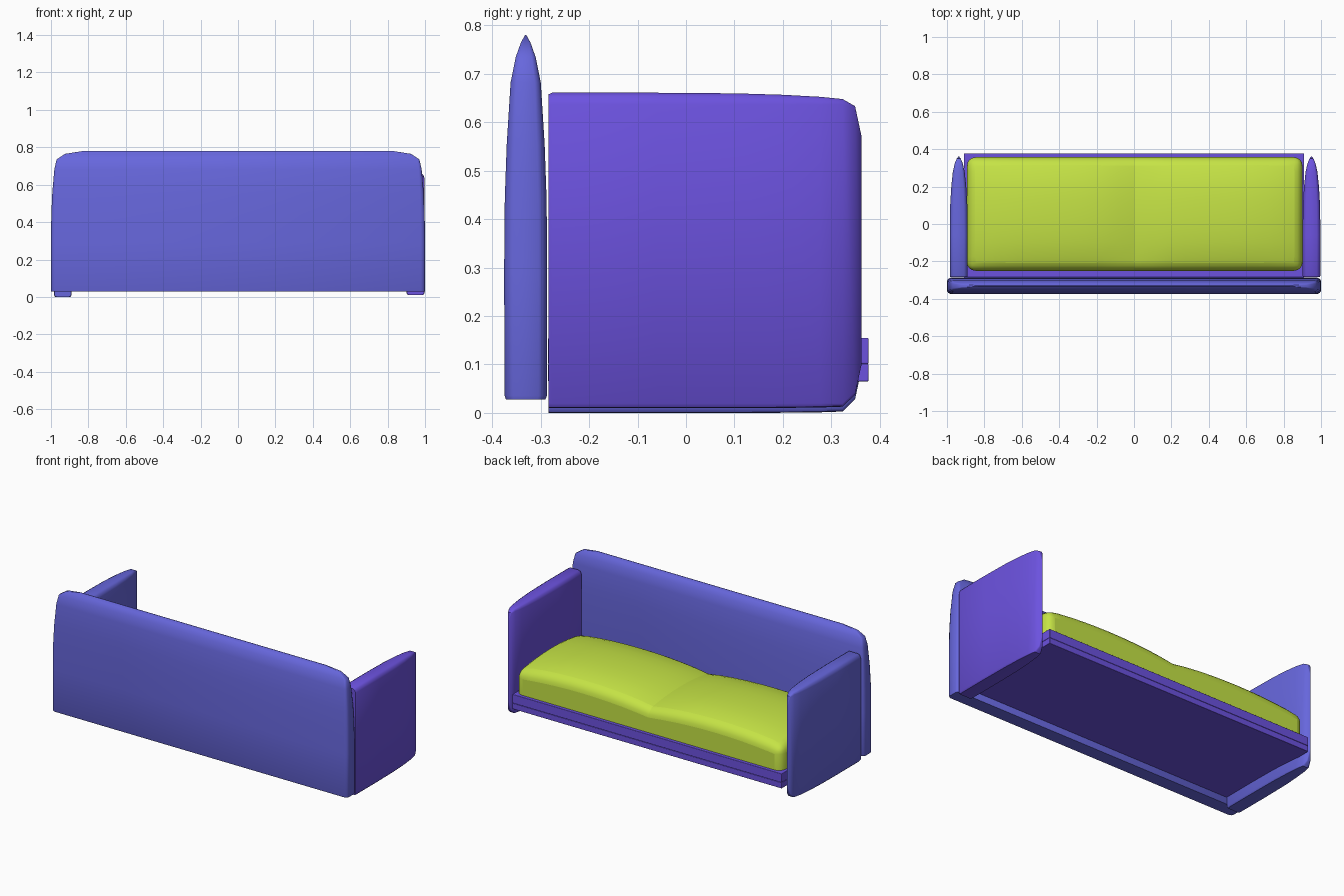
import bpy, bmesh, math
from mathutils import Vector

if "Cube" in bpy.data.objects:
    bpy.data.objects.remove(bpy.data.objects["Cube"])


def material(name, rgb):
    m = bpy.data.materials.new(name)
    m.diffuse_color = (*rgb, 1)
    m.use_nodes = True
    m.node_tree.nodes["Principled BSDF"].inputs["Base Color"].default_value = m.diffuse_color
    return m


BLUE = material("periwinkle blue", (0.135, 0.135, 0.72))
PURPLE = material("violet", (0.15, 0.085, 0.74))
LIME = material("lime", (0.56, 0.77, 0.06))


def finish(name, bm, mat, bevel=0, smooth=35, weighted=False):
    bmesh.ops.recalc_face_normals(bm, faces=bm.faces)
    me = bpy.data.meshes.new(name)
    bm.to_mesh(me)
    bm.free()
    ob = bpy.data.objects.new(name, me)
    bpy.context.collection.objects.link(ob)
    me.materials.append(mat)
    if bevel:
        mod = ob.modifiers.new("soft edges", 'BEVEL')
        mod.width, mod.segments = bevel, 4
        mod.limit_method = 'WEIGHT' if weighted else 'ANGLE'
        mod.angle_limit = math.radians(45)
    bpy.ops.object.select_all(action='DESELECT')
    ob.select_set(True)
    bpy.context.view_layer.objects.active = ob
    bpy.ops.object.shade_smooth_by_angle(angle=math.radians(smooth))
    return ob


def panel(name, mat, place, length, half_w, half_t, stations):
    """Padded panel lofted along its length, thinning to a rounded tip.
    stations: (fraction of length, width factor, thickness factor)"""
    bm = bmesh.new()
    rings = []
    for f, w, t in stations:
        W, T = half_w * w, half_t * t
        # quarter of the section, mirrored to a closed ring
        q = [(W, 0.6 * T), (W - 0.15 * T, 0.85 * T), (W - 0.5 * T, T)]
        ring = q + [(-a, b) for a, b in reversed(q)]
        ring += [(-a, -b) for a, b in ring]
        rings.append([bm.verts.new(place(a, b, f * length)) for a, b in ring])
    n = len(rings[0])
    for r, s in zip(rings, rings[1:]):
        for i in range(n):
            j = (i + 1) % n
            bm.faces.new((r[i], r[j], s[j], s[i]))
    bm.faces.new(rings[0])
    bm.faces.new(rings[-1])
    return finish(name, bm, mat, smooth=40)


# Backrest: tapers upward
panel("backrest", BLUE,
      lambda w, t, l: Vector((w, -0.331 + t, 0.028 + l)), 0.752, 1.0, 0.0445,
      [(0, 0.998, 0.92), (0.01, 1, 0.98), (0.35, 1, 1), (0.55, 0.998, 0.97),
       (0.70, 0.993, 0.88), (0.87, 0.982, 0.70), (0.94, 0.97, 0.46),
       (0.98, 0.925, 0.22), (1, 0.83, 0.03)])

# Armrests: taper toward the open side
ARM = [(0, 0.99, 0.94), (0.012, 1, 0.99), (0.35, 1, 1), (0.6, 0.996, 0.95),
       (0.75, 0.987, 0.83), (0.87, 0.974, 0.66), (0.94, 0.96, 0.45),
       (0.98, 0.915, 0.23), (1, 0.73, 0.03)]
for name, mat, cx, z0, z1 in (("left_armrest", BLUE, -0.937, 0.0, 0.655),
                              ("right_armrest", PURPLE, 0.949, 0.010, 0.661)):
    def place(w, t, l):
        # lower edge stays straight until close to the tip
        z = (z0 + z1) / 2 + w
        if w < 0 and l < 0.61:
            z = z0 + (z - z0) * (1 - max(0, 1 - (z - z0) / 0.06))
        return Vector((cx + t, -0.284 + l, z))
    panel(name, mat, place, 0.646, (z1 - z0) / 2, 0.048, ARM)


# Seat base: one slab with a fine groove along its open side
def slab(name, y1, z0, z1, bevel):
    bm = bmesh.new()
    bmesh.ops.create_cube(bm, size=1)
    y0 = -0.285
    for v in bm.verts:
        v.co = Vector((v.co.x * 1.82, y0 + (v.co.y + 0.5) * (y1 - y0),
                       z0 + (v.co.z + 0.5) * (z1 - z0)))
    finish(name, bm, PURPLE, bevel)


slab("seat_base_upper", 0.377, 0.101, 0.155, 0.003)
slab("seat_base_lower", 0.377, 0.065, 0.101, 0.003)


# Seat cushions: domed tops, rounded everywhere except where the two meet
def cushion(name, x0, x1, inner):
    bm = bmesh.new()
    bmesh.ops.create_grid(bm, x_segments=10, y_segments=8, size=1)
    res = bmesh.ops.extrude_face_region(bm, geom=list(bm.faces))
    raised = {v for v in res["geom"] if isinstance(v, bmesh.types.BMVert)}
    layer = bm.edges.layers.float.new("bevel_weight_edge")
    bmesh.ops.recalc_face_normals(bm, faces=bm.faces)
    for v in bm.verts:
        v.co.z = 1 if v in raised else 0
    for e in bm.edges:
        on_seam = all(abs(v.co.x - inner) < 0.01 for v in e.verts)
        side = all(abs(v.co.x) > 0.99 or abs(v.co.y) > 0.99 for v in e.verts)
        top_rim = side and all(v in raised for v in e.verts)
        upright = abs(e.verts[0].co.z - e.verts[1].co.z) > 0.5
        corner = upright and all(abs(v.co.x) > 0.99 and abs(v.co.y) > 0.99
                                 for v in e.verts)
        if not on_seam and len(e.link_faces) == 2 and (top_rim or corner):
            if corner or all(abs(v.co.y) > 0.99 for v in e.verts) \
                    or all(abs(v.co.x + inner) < 0.01 for v in e.verts):
                e[layer] = 1.0
    y0, y1 = -0.25, 0.357
    for v in bm.verts:
        u, w = v.co.x, v.co.y
        h = 0.15
        if v in raised:
            h = 0.292 + 0.028 * (1 - u * u) + 0.028 * (1 - w * w)
            h += 0.02 * (1 - u ** 4) * (1 - w ** 4)
        v.co = Vector(((x0 + x1) / 2 + u * (x1 - x0) / 2,
                       (y0 + y1) / 2 + w * (y1 - y0) / 2, h))
    finish(name, bm, LIME, 0.045, 50, weighted=True)


cushion("left_cushion", -0.893, 0.004, 1)
cushion("right_cushion", 0.004, 0.901, -1)
